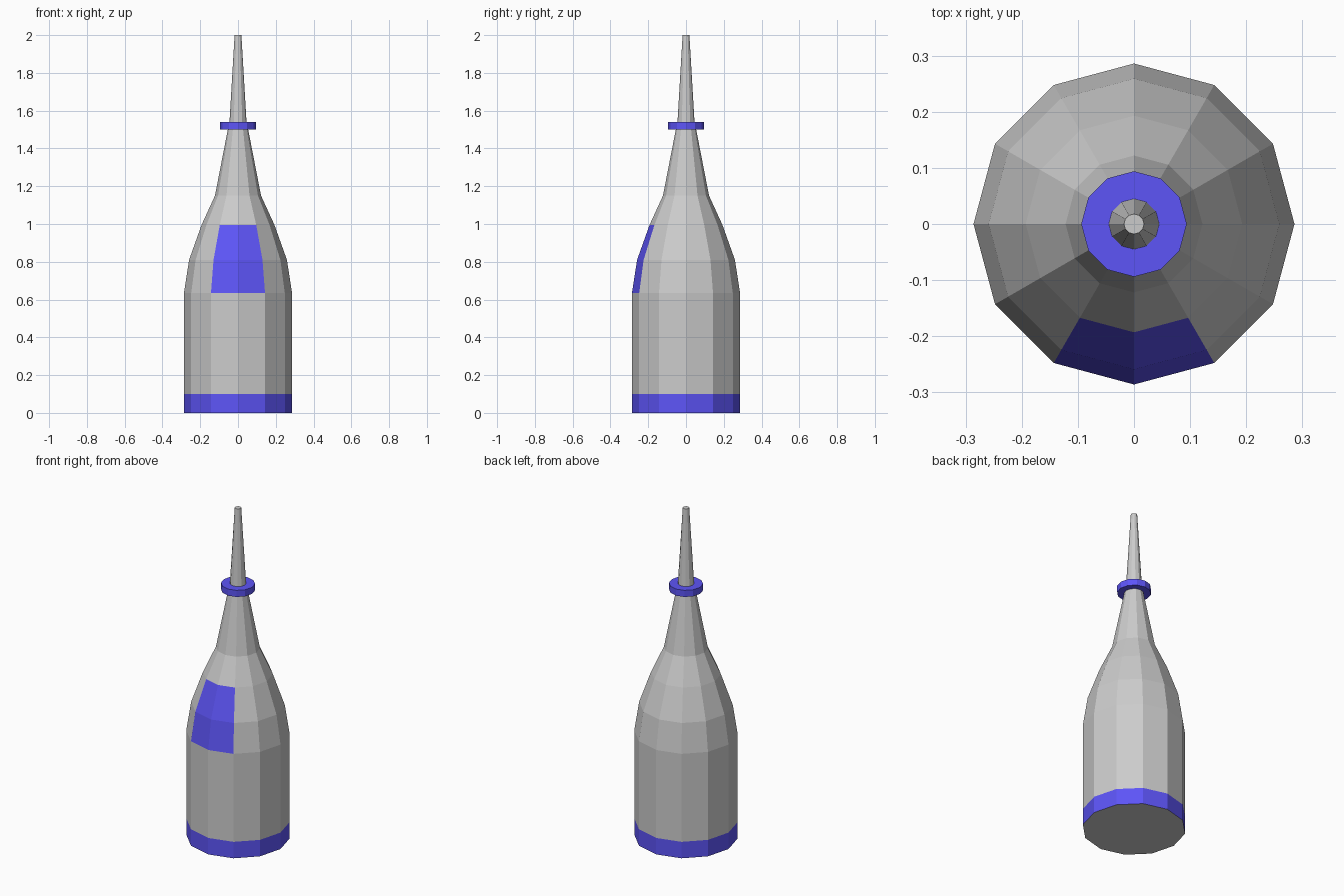
import bpy, bmesh, math

if "Cube" in bpy.data.objects:
    bpy.data.objects.remove(bpy.data.objects["Cube"])

SIDES = 12


def material(name, color):
    m = bpy.data.materials.new(name)
    m.diffuse_color = color
    m.use_nodes = True
    m.node_tree.nodes["Principled BSDF"].inputs["Base Color"].default_value = m.diffuse_color
    return m


def lathe(name, profile, mats, paint=None, closed=False):
    """Revolve (radius, z) points; paint(ring, side) returns the material slot."""
    bm = bmesh.new()
    rings = []
    for r, z in profile:
        rings.append([bm.verts.new((r * math.cos(2 * math.pi * i / SIDES),
                                    r * math.sin(2 * math.pi * i / SIDES), z))
                      for i in range(SIDES)])
    n = len(rings)
    for k in range(n if closed else n - 1):
        a, b = rings[k], rings[(k + 1) % n]
        for i in range(SIDES):
            j = (i + 1) % SIDES
            f = bm.faces.new((a[i], a[j], b[j], b[i]))
            if paint:
                f.material_index = paint(k, i)
    if not closed:
        bm.faces.new(rings[0][::-1])
        bm.faces.new(rings[-1])
    bmesh.ops.recalc_face_normals(bm, faces=bm.faces[:])
    mesh = bpy.data.meshes.new(name)
    bm.to_mesh(mesh)
    bm.free()
    for m in mats:
        mesh.materials.append(m)
    obj = bpy.data.objects.new(name, mesh)
    bpy.context.collection.objects.link(obj)
    return obj


blue = material("blue", (0.11, 0.09, 0.93, 1))
grey = material("grey", (0.8, 0.8, 0.8, 1))

# Bottle with tapered nozzle: blue base band and a two-side label on the front shoulder
bottle_profile = [(0.286, 0), (0.286, 0.1), (0.286, 0.635), (0.259, 0.81),
                  (0.193, 0.995), (0.122, 1.15), (0.054, 1.5),
                  (0.045, 1.54), (0.018, 2.0)]


def bottle_paint(ring, side):
    label = ring in (2, 3) and side in (8, 9)
    return 1 if ring == 0 or label else 0


lathe("bottle", bottle_profile, [grey, blue], bottle_paint)

# Collar ring around the neck
lathe("neck_collar", [(0.05, 1.5), (0.094, 1.5), (0.094, 1.54), (0.044, 1.54)],
      [blue], closed=True)
